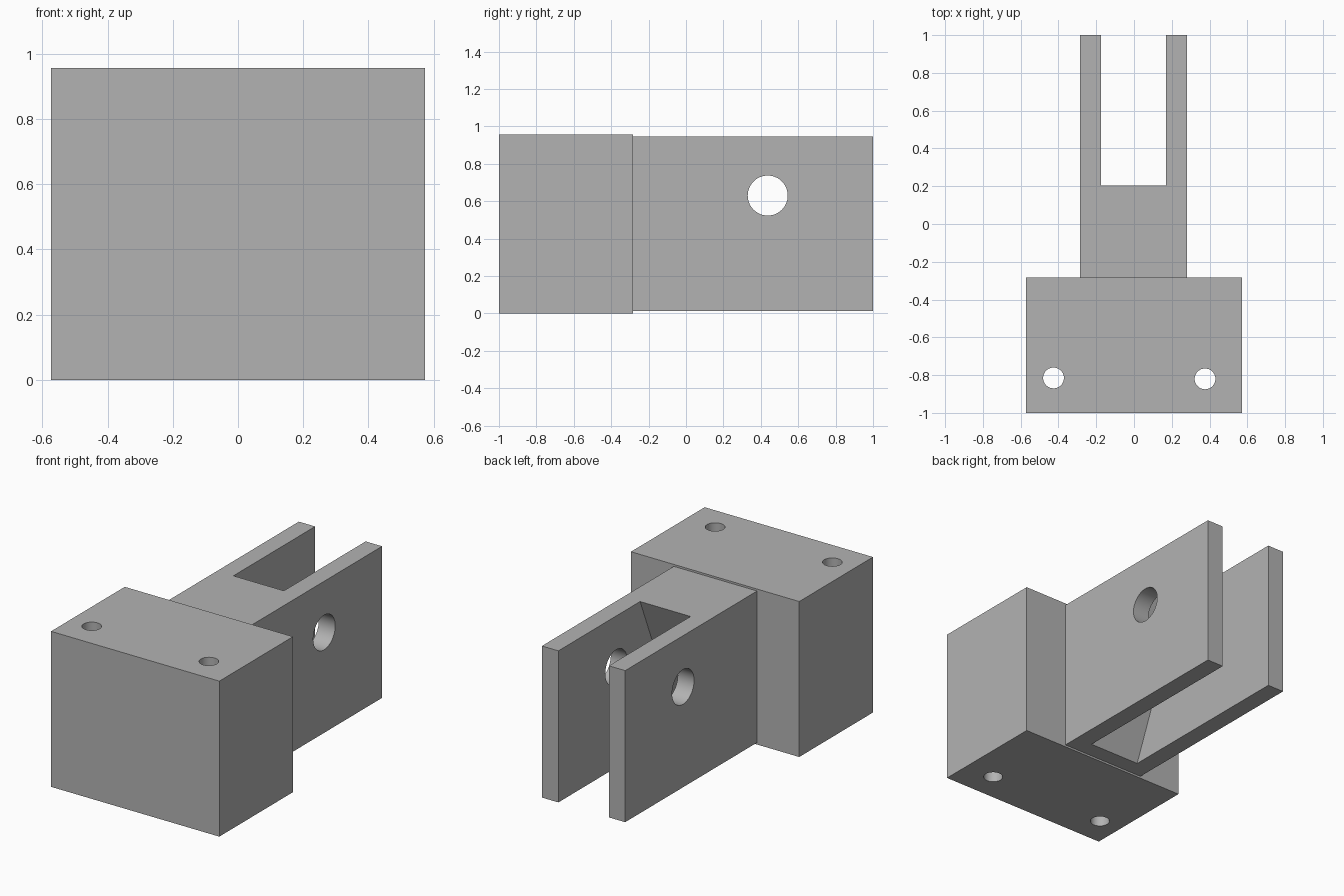
import bpy, bmesh, math
from mathutils import Matrix, Vector

if "Cube" in bpy.data.objects:
    bpy.data.objects.remove(bpy.data.objects["Cube"], do_unlink=True)

grey = bpy.data.materials.new("plain grey")
grey.use_nodes = True
colour = (0.45, 0.45, 0.45, 1)
grey.diffuse_color = colour
grey.node_tree.nodes["Principled BSDF"].inputs["Base Color"].default_value = colour


def finish(name, bm):
    bmesh.ops.recalc_face_normals(bm, faces=bm.faces)
    mesh = bpy.data.meshes.new(name)
    bm.to_mesh(mesh)
    bm.free()
    mesh.materials.append(grey)
    obj = bpy.data.objects.new(name, mesh)
    bpy.context.collection.objects.link(obj)
    return obj


def prism(name, profile, x0, x1):
    """Extrude a (y, z) profile along x."""
    bm = bmesh.new()
    face = bm.faces.new([bm.verts.new((x0, y, z)) for y, z in profile])
    new = bmesh.ops.extrude_face_region(bm, geom=[face])["geom"]
    bmesh.ops.translate(bm, vec=(x1 - x0, 0, 0),
                        verts=[v for v in new if isinstance(v, bmesh.types.BMVert)])
    return finish(name, bm)


def box(name, x0, x1, y0, y1, z0, z1):
    return prism(name, [(y0, z0), (y1, z0), (y1, z1), (y0, z1)], x0, x1)


def cylinder(name, centre, radius, axis):
    bm = bmesh.new()
    turn = Vector((0, 0, 1)).rotation_difference(Vector(axis)).to_matrix().to_4x4()
    bmesh.ops.create_cone(bm, cap_ends=True, segments=48, radius1=radius, radius2=radius,
                          depth=3, matrix=Matrix.Translation(centre) @ turn)
    return finish(name, bm)


def cut(target, cutters):
    """Subtract the cutters, then remove them."""
    bpy.context.view_layer.objects.active = target
    for cutter in cutters:
        cutter.hide_render = True
        mod = target.modifiers.new("cut", "BOOLEAN")
        mod.operation = "DIFFERENCE"
        mod.solver = "EXACT"
        mod.object = cutter
        bpy.ops.object.modifier_apply(modifier=mod.name)
        bpy.data.objects.remove(cutter, do_unlink=True)
    bpy.ops.object.select_all(action="DESELECT")
    target.select_set(True)
    bpy.ops.object.shade_smooth_by_angle(angle=math.radians(30))


# Mounting block with two vertical screw holes
block = box("mounting_block", -0.573, 0.573, -1, -0.283, 0, 0.957)
cut(block, [cylinder("screw_hole_cutter", (x, y, 0.5), 0.055, (0, 0, 1))
            for x, y in ((-0.426, -0.815), (0.376, -0.82))])

# Fork with a slot whose closed end slopes, and a cross pin hole
fork = box("fork", -0.286, 0.281, -0.283, 1, 0.012, 0.945)
slope = (0.205 + 0.18) / (0.945 - 0.012)
low, high = -0.1, 1.1
slot_profile = [(0.205 + (low - 0.945) * slope, low), (1.2, low),
                (1.2, high), (0.205 + (high - 0.945) * slope, high)]
slot = prism("slot_cutter", slot_profile, -0.175, 0.169)
pin_hole = cylinder("pin_hole_cutter", (0, 0.437, 0.63), 0.107, (1, 0, 0))
cut(fork, [slot, pin_hole])
